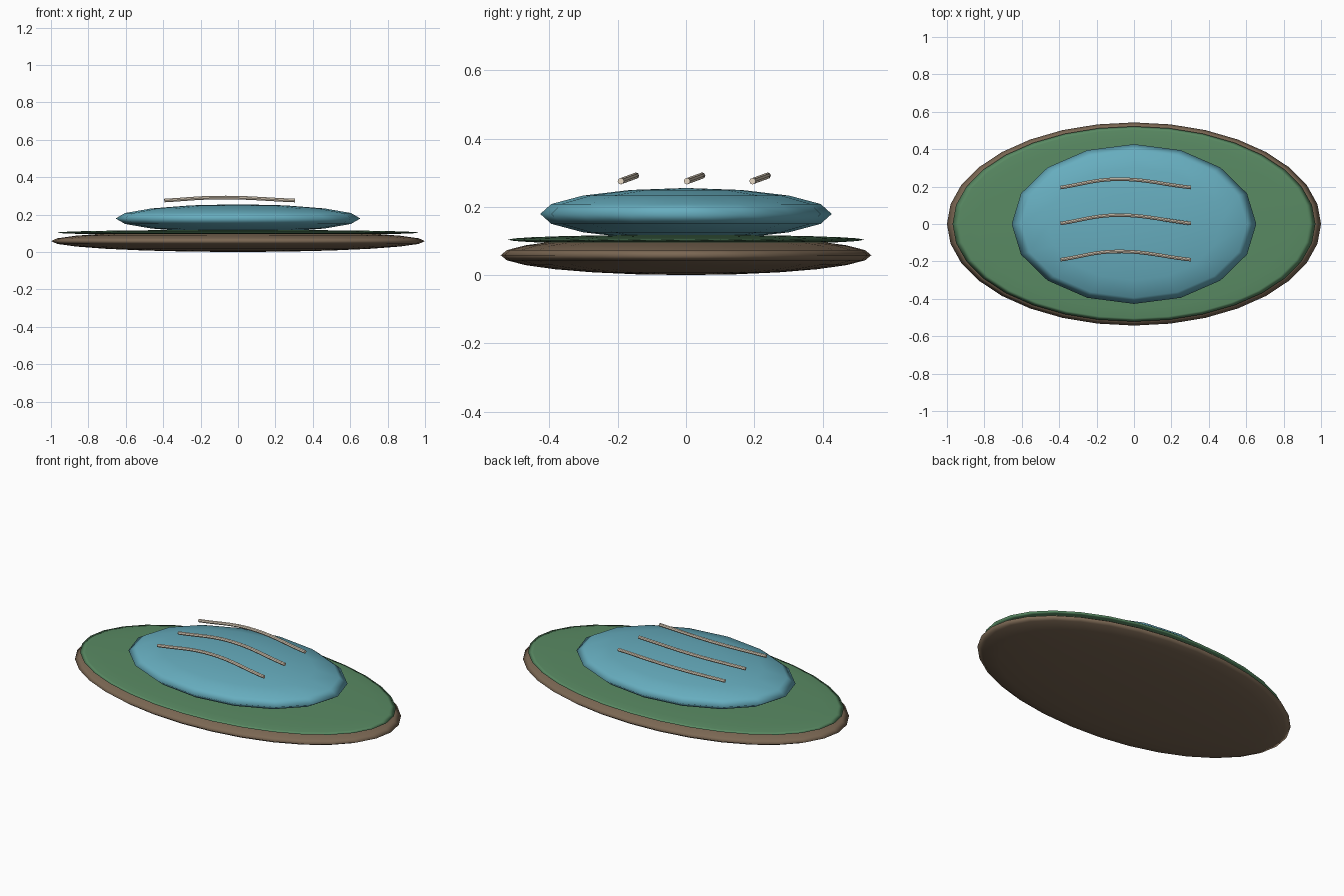
import bpy

if "Cube" in bpy.data.objects:
    bpy.data.objects.remove(bpy.data.objects["Cube"])


def material(name, rgb):
    m = bpy.data.materials.new(name)
    m.diffuse_color = (*rgb, 1)
    m.use_nodes = True
    m.node_tree.nodes["Principled BSDF"].inputs["Base Color"].default_value = m.diffuse_color
    return m


BROWN = material("earth brown", (0.20, 0.138, 0.088))
GREEN = material("grass green", (0.10, 0.255, 0.125))
BLUE = material("water blue", (0.135, 0.42, 0.52))
CREAM = material("ripple cream", (0.80, 0.69, 0.55))


def disc(name, z, radii, segments, rings, mat):
    """Flattened sphere, smooth shaded."""
    bpy.ops.mesh.primitive_uv_sphere_add(segments=segments, ring_count=rings,
                                         radius=1, location=(0, 0, z))
    ob = bpy.context.object
    ob.name = name
    ob.scale = radii
    bpy.ops.object.transform_apply(location=False, rotation=False, scale=True)
    bpy.ops.object.shade_smooth()
    ob.data.materials.append(mat)
    return ob


# Stacked lens shapes: soil, turf and water
disc("earth_base", 0.058, (1.0, 0.543, 0.058), 32, 12, BROWN)
disc("grass_layer", 0.1035, (0.97, 0.522, 0.0145), 32, 12, GREEN)
disc("water_pool", 0.179, (0.654, 0.427, 0.076), 16, 8, BLUE)


def ripple(name, y):
    """Thin bowed tube floating just over the water."""
    cu = bpy.data.curves.new(name, 'CURVE')
    cu.dimensions = '3D'
    cu.bevel_depth = 0.0095
    cu.bevel_resolution = 2
    cu.use_fill_caps = True
    cu.resolution_u = 12
    sp = cu.splines.new('BEZIER')
    sp.bezier_points.add(2)
    path = [(-0.393, y, 0.275), (-0.1, y + 0.044, 0.291), (0.305, y, 0.275)]
    for p, co in zip(sp.bezier_points, path):
        p.co = co
        p.handle_left_type = p.handle_right_type = 'AUTO'
    cu.materials.append(CREAM)
    ob = bpy.data.objects.new(name, cu)
    bpy.context.collection.objects.link(ob)
    # Turn the tube into a smooth mesh
    bpy.ops.object.select_all(action='DESELECT')
    ob.select_set(True)
    bpy.context.view_layer.objects.active = ob
    bpy.ops.object.convert(target='MESH')
    bpy.ops.object.shade_smooth_by_angle()


for label, y in (("front", -0.191), ("middle", 0.003), ("back", 0.195)):
    ripple("ripple_" + label, y)
